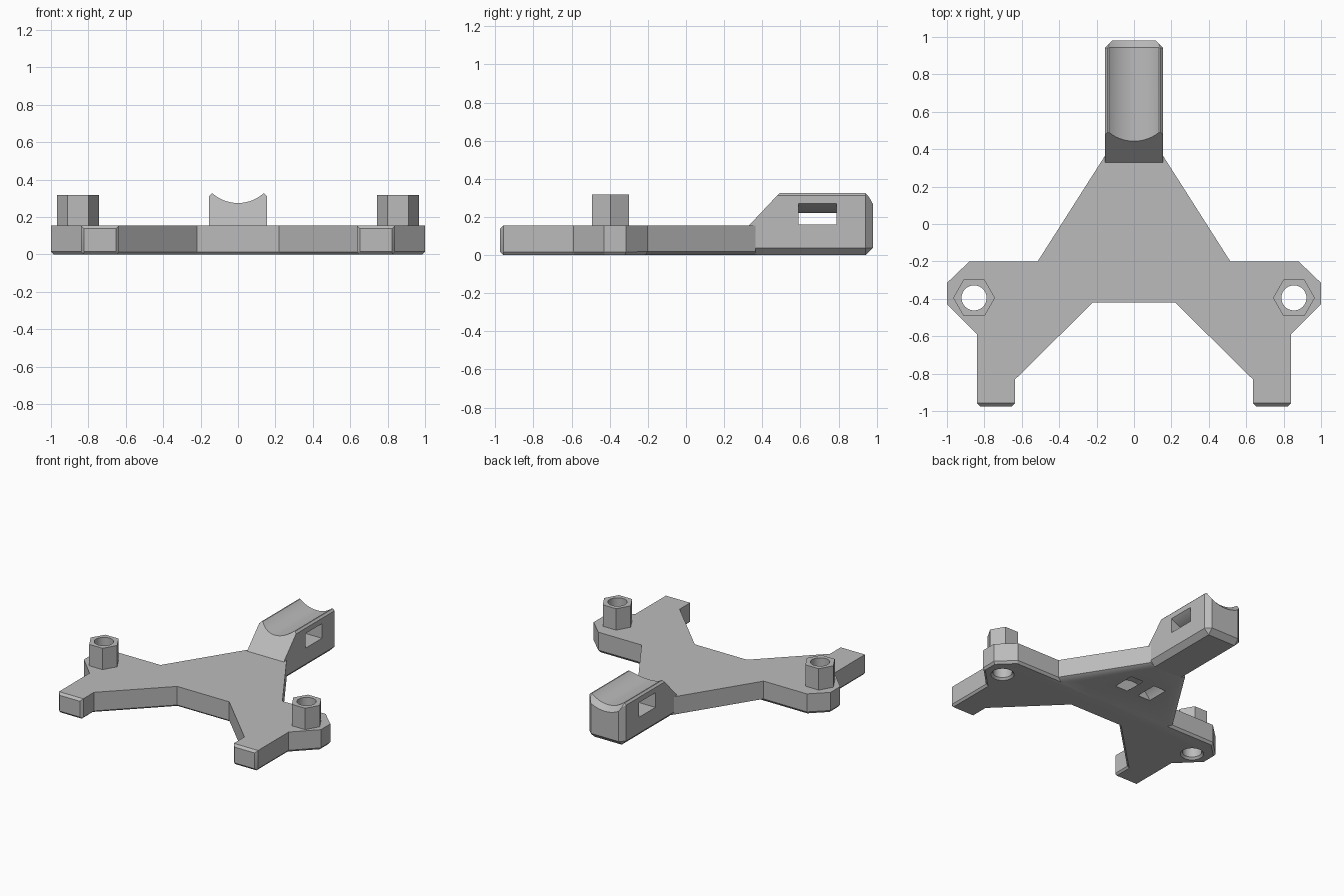
import bpy, bmesh, math
from mathutils import Vector

if "Cube" in bpy.data.objects:
    bpy.data.objects.remove(bpy.data.objects["Cube"], do_unlink=True)

grey = bpy.data.materials.new("plain_grey")
grey.use_nodes = True
colour = (0.5, 0.5, 0.5, 1)
grey.diffuse_color = colour
grey.node_tree.nodes["Principled BSDF"].inputs["Base Color"].default_value = colour

AXES = {
    "x": lambda a, b, d: Vector((d, a, b)),
    "y": lambda a, b, d: Vector((a, d, b)),
    "z": lambda a, b, d: Vector((a, b, d)),
}


def loft(name, rings, weight=None):
    """Closed solid through matching rings; weight(p, q) marks edges to chamfer."""
    bm = bmesh.new()
    loops = [[bm.verts.new(p) for p in ring] for ring in rings]
    bm.faces.new(loops[0])
    bm.faces.new(loops[-1])
    n = len(loops[0])
    for low, high in zip(loops, loops[1:]):
        for i in range(n):
            j = (i + 1) % n
            bm.faces.new((low[i], low[j], high[j], high[i]))
    bmesh.ops.recalc_face_normals(bm, faces=bm.faces)
    if weight:
        layer = bm.edges.layers.float.new("bevel_weight_edge")
        for e in bm.edges:
            e[layer] = weight(e.verts[0].co, e.verts[1].co)
    mesh = bpy.data.meshes.new(name)
    bm.to_mesh(mesh)
    bm.free()
    mesh.materials.append(grey)
    obj = bpy.data.objects.new(name, mesh)
    bpy.context.collection.objects.link(obj)
    return obj


def prism(name, axis, profile, lo, hi, weight=None):
    return loft(name, [[AXES[axis](a, b, d) for a, b in profile] for d in (lo, hi)], weight)


def circle(x, y, r, n):
    return [(x + r * math.cos(math.tau * i / n), y + r * math.sin(math.tau * i / n)) for i in range(n)]


def arc(cz, r, start, end, n=24):
    angles = [math.radians(start + (end - start) * i / n) for i in range(n + 1)]
    return [(r * math.cos(a), cz + r * math.sin(a)) for a in angles]


def apply(obj, mod):
    bpy.ops.object.select_all(action="DESELECT")
    bpy.context.view_layer.objects.active = obj
    obj.select_set(True)
    bpy.ops.object.modifier_apply(modifier=mod.name)


def chamfer(obj, width):
    mod = obj.modifiers.new("chamfer", "BEVEL")
    mod.width, mod.segments, mod.limit_method = width, 1, "WEIGHT"
    apply(obj, mod)


def cut(obj, cutters):
    for cutter in cutters:
        mod = obj.modifiers.new("cut", "BOOLEAN")
        mod.operation, mod.solver, mod.object = "DIFFERENCE", "EXACT", cutter
        apply(obj, mod)


def finish(obj):
    bpy.ops.object.select_all(action="DESELECT")
    bpy.context.view_layer.objects.active = obj
    obj.select_set(True)
    bpy.ops.object.shade_smooth_by_angle(angle=math.radians(30))


# Plate with ears and feet
half = [(0.155, 0.365), (0.515, -0.2), (0.88, -0.2), (1, -0.315), (1, -0.43), (0.84, -0.59),
        (0.84, -0.975), (0.635, -0.975), (0.635, -0.83), (0.22, -0.42)]
outline = half + [(-x, y) for x, y in reversed(half)]


def plate_weight(p, q):
    mid, d = (p + q) / 2, q - p
    if mid.y < -0.97:
        return 0.45
    if mid.z > 0.01 or mid.y > 0.36:
        return 0
    return 1 if mid.y > -0.19 and abs(d.y) > 0.1 else 0.35


plate = prism("base_plate", "z", outline, 0, 0.155, plate_weight)
chamfer(plate, 0.038)


# Rear arm with ramp
def arm_weight(p, q):
    mid, d = (p + q) / 2, q - p
    if mid.y > 0.97:
        return 1
    if abs(d.x) < 0.01 and abs(d.z) < 0.01:
        if mid.z < 0.01:
            return 1
        if mid.z > 0.3:
            return 0.35
    return 0


side = [(0.365, 0), (0.98, 0), (0.98, 0.325), (0.49, 0.325), (0.33, 0.155), (0.365, 0.155)]
arm = prism("rear_arm", "x", side, -0.155, 0.155, arm_weight)
chamfer(arm, 0.038)

# Saddle groove, flared at the rear end, and the strap slot beneath it
centre = 0.48
saddle = loft("saddle_cutter", [
    [AXES["y"](x, z, y) for x, z in circle(0, centre, r, 64)]
    for y, r in ((0.2, 0.205), (0.943, 0.205), (1.0, 0.262))])
slot = prism("slot_cutter", "y",
             [(-0.2, 0.16), (0.2, 0.16)] + arc(centre, 0.26, -40, -140), 0.59, 0.79)
cut(arm, [saddle, slot])

# Curved strap tunnel on the underside
tunnel = prism("tunnel_cutter", "y",
               arc(-0.08, 0.174, -10, 190) + arc(-0.08, 0.094, 190, -10), -0.015, 0.155)
cut(plate, [tunnel])

# Hexagonal bosses with through holes
helpers = [saddle, slot, tunnel]
for name, x in (("left", 0.855), ("right", -0.855)):
    boss = prism(name + "_boss", "z", circle(x, -0.395, 0.112, 6), 0.15, 0.318)
    hole = loft(name + "_hole_cutter", [
        [Vector((a, b, z)) for a, b in circle(x, -0.395, r, 40)]
        for z, r in ((-0.02, 0.1), (0.015, 0.067), (0.4, 0.067))])
    cut(plate, [hole])
    cut(boss, [hole])
    finish(boss)
    helpers.append(hole)

for obj in (plate, arm):
    finish(obj)
for obj in helpers:
    bpy.data.objects.remove(obj, do_unlink=True)
